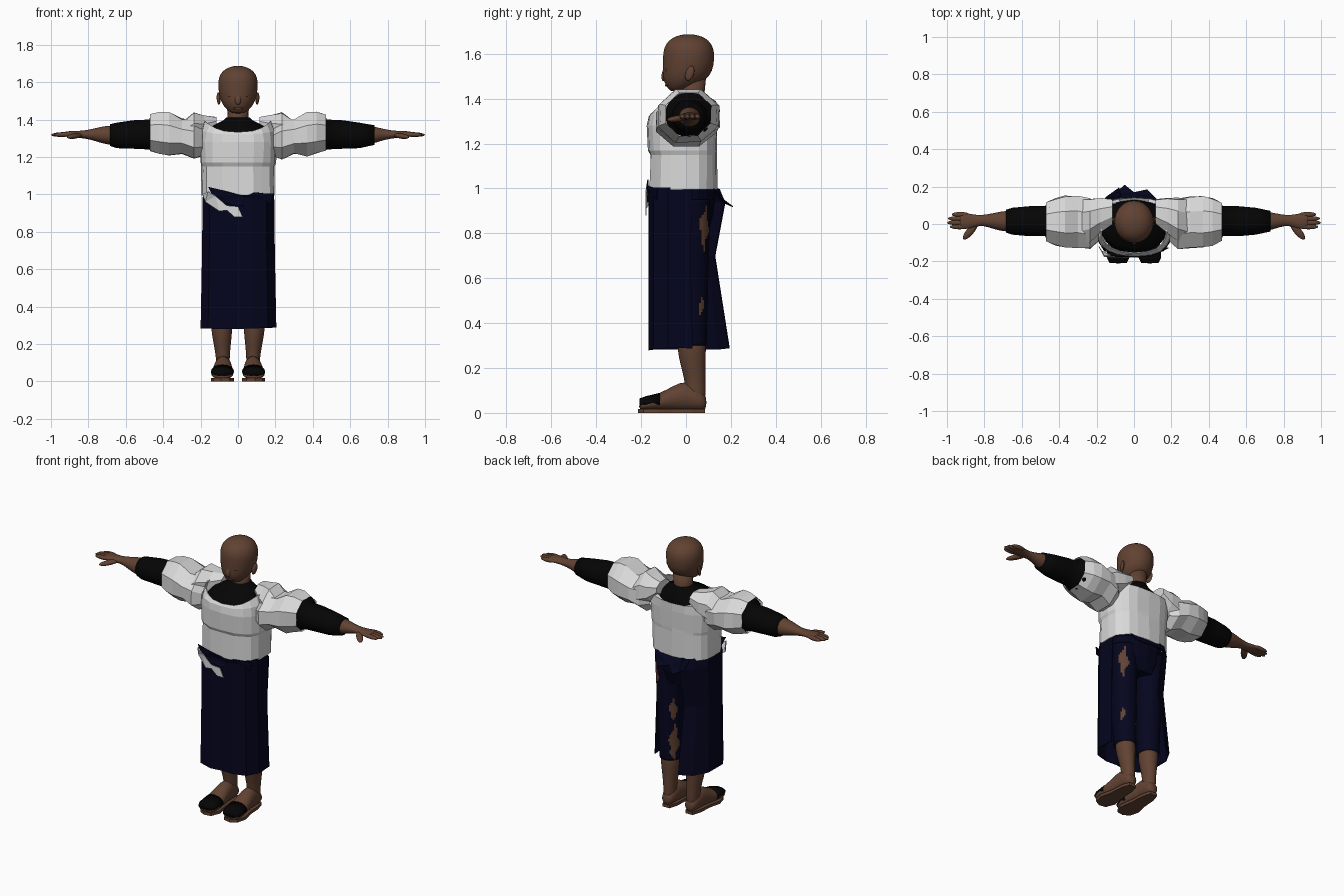
import bpy, bmesh, random
from math import sin, cos, pi, atan2, degrees
from mathutils import Vector, Matrix

random.seed(4)
if "Cube" in bpy.data.objects:
    bpy.data.objects.remove(bpy.data.objects["Cube"], do_unlink=True)


def material(name, rgb):
    m = bpy.data.materials.new(name)
    m.use_nodes = True
    col = (*rgb, 1)
    m.diffuse_color = col
    bsdf = m.node_tree.nodes["Principled BSDF"]
    bsdf.inputs["Base Color"].default_value = col
    bsdf.inputs["Roughness"].default_value = 0.8
    return m


skin = material("brown skin", (0.12, 0.055, 0.032))
white = material("white cloth", (0.7, 0.7, 0.7))
navy = material("navy cloth", (0.0015, 0.0015, 0.013))
black = material("black cloth", (0.0015, 0.0015, 0.0015))


def finish(name, bm, mats, smooth=False, side=1, subsurf=0, thick=0):
    for v in bm.verts:
        v.co.x *= side
    bmesh.ops.recalc_face_normals(bm, faces=bm.faces)
    me = bpy.data.meshes.new(name)
    bm.to_mesh(me)
    bm.free()
    for m in mats:
        me.materials.append(m)
    for p in me.polygons:
        p.use_smooth = smooth
    ob = bpy.data.objects.new(name, me)
    bpy.context.scene.collection.objects.link(ob)
    if subsurf:
        mod = ob.modifiers.new("round", "SUBSURF")
        mod.levels = mod.render_levels = subsurf
    if thick:
        mod = ob.modifiers.new("thickness", "SOLIDIFY")
        mod.thickness = thick
    return ob


def loft(name, rows, mat, closed=True, caps=True, **kw):
    bm = bmesh.new()
    rings = [[bm.verts.new(p) for p in row] for row in rows]
    n = len(rings[0])
    for a, b in zip(rings, rings[1:]):
        for i in range(n if closed else n - 1):
            j = (i + 1) % n
            bm.faces.new((a[i], a[j], b[j], b[i]))
    if caps and closed:
        bm.faces.new(rings[0])
        bm.faces.new(rings[-1])
    return finish(name, bm, [mat], **kw)


AXES = {"x": lambda t, u, v: (t, u, v),
        "y": lambda t, u, v: (u, t, v),
        "z": lambda t, u, v: (u, v, t)}


def tube(name, axis, stations, mat, n=16, jitter=0, phase=0.0, **kw):
    """Stations are (position, centre u, centre v, radius u, radius v)."""
    rows = []
    for t, cu, cv, ru, rv in stations:
        row = []
        for i in range(n):
            a = 2 * pi * (i + phase) / n
            k = 1 + random.uniform(-jitter, jitter)
            row.append(AXES[axis](t, cu + ru * k * cos(a), cv + rv * k * sin(a)))
        rows.append(row)
    return loft(name, rows, mat, **kw)


def blob(name, p, q, r1, r2, mat, side=1):
    """Ellipsoid stretched from p to q."""
    p, q = Vector(p), Vector(q)
    d = q - p
    m = (Matrix.Translation((p + q) / 2) @ d.to_track_quat("X", "Z").to_matrix().to_4x4()
         @ Matrix.Diagonal((d.length / 2, r1, r2, 1)))
    bm = bmesh.new()
    bmesh.ops.create_uvsphere(bm, u_segments=16, v_segments=10, radius=1, matrix=m)
    return finish(name, bm, [mat], smooth=True, side=side)


def sheet(name, points, mat, side=1):
    bm = bmesh.new()
    f = bm.faces.new([bm.verts.new(p) for p in points])
    bmesh.ops.triangulate(bm, faces=[f])
    return finish(name, bm, [mat], side=side, thick=0.004)


# Head and neck
tube("head", "z", [
    (1.432, 0, -.045, .03, .025), (1.447, 0, -.03, .055, .052), (1.48, 0, -.008, .084, .095),
    (1.52, 0, .008, .1, .112), (1.58, 0, .012, .108, .116), (1.625, 0, .012, .105, .113),
    (1.66, 0, .012, .084, .091), (1.68, 0, .012, .05, .055), (1.687, 0, .012, .015, .016),
], skin, n=24, smooth=True, subsurf=1)
tube("neck", "z", [(1.34, 0, .03, .06, .06), (1.40, 0, .025, .055, .055), (1.5, 0, .03, .06, .06)],
     skin, smooth=True)
blob("nose", (0, -.09, 1.54), (0, -.102, 1.478), .017, .012, skin)
blob("lips", (-.028, -.084, 1.46), (.028, -.084, 1.46), .01, .007, skin)

# Black undershirt filling the open neckline
tube("undershirt", "z", [
    (1.0, 0, 0, .17, .12), (1.2, 0, -.01, .18, .13), (1.32, 0, -.012, .185, .142),
    (1.36, 0, -.005, .15, .12), (1.395, 0, .02, .08, .07), (1.412, 0, .025, .06, .06),
], black, n=20, smooth=True)

# White jacket body: (height, half width, front, back, front dip, back dip, pleat depth)
rows = []
for z, rx, front, back, fdip, bdip, pleat in [
        (.995, .198, .168, .14, 0, 0, .025), (1.15, .198, .164, .138, 0, 0, .02),
        (1.17, .203, .172, .138, 0, 0, 0), (1.28, .208, .174, .142, 0, 0, 0),
        (1.34, .2, .168, .14, .02, .01, 0), (1.395, .182, .156, .125, .062, .08, 0)]:
    row = []
    for i in range(20):
        a = 2 * pi * i / 20
        c, s = cos(a), sin(a)
        x = rx * abs(c) ** .75 * (1 if c > 0 else -1)
        y = (back if s > 0 else front) * abs(s) ** .75 * (1 if s > 0 else -1)
        k = 1 + random.uniform(-.02, .01) - (pleat * 2 if s < -.5 and i % 2 else 0)
        row.append((x * k, y * k, z - (bdip if s > 0 else fdip) * s * s))
    rows.append(row)
loft("jacket_body", rows, white, caps=False, thick=.006)

for side, tag, cuff in ((1, "left_", .73), (-1, "right_", .685)):
    # Face details
    blob(tag + "ear", (.101, .005, 1.48), (.107, .028, 1.545), .009, .019, skin, side)
    blob(tag + "eyelid", (.022, -.091, 1.528), (.058, -.076, 1.528), .01, .007, skin, side)

    # Jacket shoulder and puffed sleeve
    tube(tag + "shoulder", "x", [
        (.115, .065, 1.375, .07, .04), (.18, .045, 1.345, .1, .085), (.235, .02, 1.335, .125, .11),
        (.29, .01, 1.31, .13, .09)], white, n=8, phase=.5, jitter=.05, side=side)
    tube(tag + "puffed_sleeve", "x", [
        (.19, 0, 1.285, .1, .085), (.235, 0, 1.295, .145, .115), (.30, .01, 1.31, .15, .1),
        (.37, .012, 1.322, .15, .125), (.42, .012, 1.328, .135, .12), (.47, .012, 1.33, .11, .105)],
        white, n=8, phase=.5, jitter=.04, caps=False, side=side)

    # Black sleeve, forearm and hand
    tube(tag + "black_sleeve", "x", [
        (.3, .015, 1.32, .08, .075), (.45, .014, 1.328, .108, .1), (.465, .014, 1.328, .1, .094),
        (.475, .015, 1.32, .08, .08), (.56, .015, 1.32, .08, .076),
        (.65, .015, 1.315, .072, .068), (cuff, .015, 1.317, .15 - cuff * .13, .14 - cuff * .12)],
        black, smooth=True, side=side)
    tube(tag + "forearm", "x", [
        (.62, .015, 1.316, .058, .056), (.685, .015, 1.316, .057, .053), (.73, .015, 1.318, .049, .045),
        (.78, .018, 1.32, .035, .03), (.825, .02, 1.32, .027, .021), (.86, .015, 1.321, .037, .019),
        (.91, .016, 1.322, .046, .016), (.935, .018, 1.322, .04, .012)],
        skin, smooth=True, subsurf=1, side=side)
    for i, tip in enumerate((.985, 1.0, .995, .975)):
        y = -.015 + .022 * i
        blob(tag + "finger", (.88, y, 1.322), (tip, y, 1.318), .0135, .0125, skin, side)
    blob(tag + "thumb", (.835, .012, 1.318), (.912, -.083, 1.305), .02, .014, skin, side)

    # Trouser leg
    rows = 48
    leg = tube(tag + "trouser_leg", "z", [
        (.3 + .65 * i / rows, .088 + .012 * i / rows, .022 - .01 * i / rows,
         .064 + .022 * i / rows, .07 + .026 * i / rows) for i in range(rows + 1)],
        navy, n=48, smooth=True, side=side)
    # Torn patches on the left leg: (direction in degrees, height, half angle, half height)
    if side > 0:
        leg.data.materials.append(skin)
        tears = [(50, .82, 22, .1), (45, .475, 14, .05), (135, .62, 20, .07),
                 (140, .41, 26, .13), (150, .82, 14, .07)]
        for p in leg.data.polygons:
            x, y, z = p.center
            a = degrees(atan2(y - .016, x - .094))
            wobble = .2 * sin(z * 60)
            if abs(p.normal.z) < .7 and any(
                    abs((a - d) / w + wobble) + abs((z - h) / t) < 1 for d, h, w, t in tears):
                p.material_index = 1

    # Lower leg, foot and sandal
    tube(tag + "shin", "z", [
        (.04, .08, .045, .034, .042), (.09, .08, .042, .036, .046), (.15, .082, .04, .039, .047),
        (.22, .085, .03, .05, .058), (.28, .087, .026, .058, .065), (.36, .088, .022, .058, .064)],
        skin, smooth=True, subsurf=1, side=side)
    tube(tag + "foot", "y", [
        (.092, .08, .045, .022, .028), (.07, .08, .055, .042, .045), (0, .08, .08, .046, .072),
        (-.06, .081, .063, .052, .055), (-.12, .083, .048, .062, .04), (-.18, .085, .036, .06, .026),
        (-.21, .085, .028, .045, .016)], skin, smooth=True, subsurf=1, side=side)
    outline = [(.055, .085), (.105, .085), (.122, .03), (.128, -.06), (.145, -.13),
               (.13, -.19), (.09, -.213), (.045, -.205), (.022, -.15), (.035, -.06), (.04, .03)]
    loft(tag + "sandal_sole", [[(x, y, z) for x, y in outline] for z in (0, .018)],
         skin, side=side)
    tube(tag + "sandal_strap", "y", [
        (-.208, .085, .046, .046, .018), (-.18, .085, .046, .06, .028), (-.115, .083, .052, .062, .038)],
        black, smooth=True, side=side)

# Trouser hips
tube("trouser_hips", "z", [(.8, 0, .01, .14, .09), (.88, 0, .005, .18, .115), (1.0, 0, 0, .185, .135),
                           (1.02, 0, 0, .17, .12)], navy, n=16)

# Wrapped skirt, open at the left of the back
path = [(.198, .03), (.205, -.08), (.16, -.145), (.075, -.168), (0, -.158), (-.075, -.168),
        (-.16, -.145), (-.2, -.08), (-.198, .06), (-.15, .145), (-.08, .195)]
rows = []
for z, back, width in [(1.0, .77, .94), (.94, .9, .95), (.7, .67, .96), (.283, 1, 1)]:
    rows.append([(x * width, y * (back if y > 0 else 1), z + random.uniform(-.004, .006))
                 for x, y in path])
loft("wrap_skirt", rows, navy, closed=False, thick=.006)

# Torn waist cloth at the back and front
sheet("back_waist_flap", [(-.12, .135, 1.0), (-.1, .165, .94), (-.05, .21, .92), (0, .17, .95),
                          (.07, .185, .93), (.11, .145, .96), (.13, .125, 1.0)], navy)
sheet("front_waist_flap", [(-.16, -.172, 1.04), (-.06, -.176, 1.015), (.04, -.176, .985),
                           (.09, -.174, 1.01), (.185, -.13, 1.0), (.18, -.13, .95),
                           (-.02, -.174, .94), (-.13, -.172, .98)], navy)
sheet("torn_sash", [(-.19, -.12, 1.0), (-.175, -.145, .96), (-.1, -.18, .91), (-.06, -.18, .915),
                    (-.02, -.18, .88), (.025, -.18, .88), (.0, -.18, .935), (-.06, -.18, .94),
                    (-.12, -.18, .99), (-.16, -.176, 1.015)], white)
